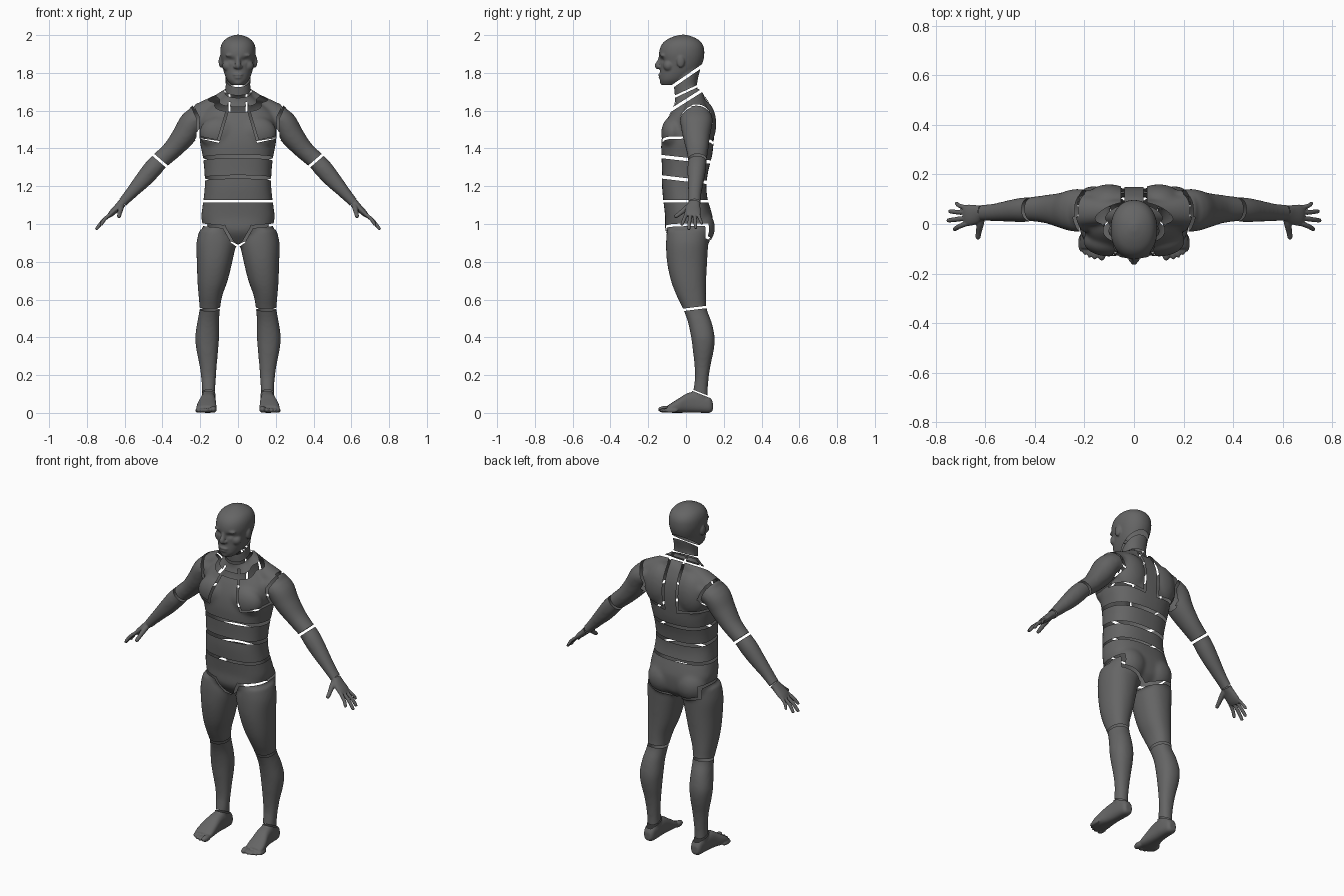
import bpy, bmesh, math
from mathutils import Vector, Matrix

if "Cube" in bpy.data.objects:
    bpy.data.objects.remove(bpy.data.objects["Cube"])

GREY = bpy.data.materials.new("dark_grey")
GREY.diffuse_color = (.13, .13, .13, 1)
GREY.use_nodes = True
GREY.node_tree.nodes["Principled BSDF"].inputs["Base Color"].default_value = GREY.diffuse_color

def spline(rows, n=4):
    out = []
    for i in range(len(rows) - 1):
        r = [rows[max(i - 1, 0)], rows[i], rows[i + 1], rows[min(i + 2, len(rows) - 1)]]
        for k in range(n):
            t = k / n
            out.append([0.5 * (2 * b + (c - a) * t + (2 * a - 5 * b + 4 * c - d) * t * t
                        + (3 * b - a - 3 * c + d) * t ** 3) for a, b, c, d in zip(*r)])
    return out + [list(rows[-1])]

def loft(bm, rings, p=2.4, seg=40):
    loops = []
    for c, a, b in rings:
        vs = []
        for k in range(seg):
            cs, sn = math.cos(2 * math.pi * k / seg), math.sin(2 * math.pi * k / seg)
            u, v = (math.copysign(abs(q) ** (2 / p), q) for q in (cs, sn))
            vs.append(bm.verts.new(Vector(c) + Vector(a) * u + Vector(b) * v))
        loops.append(vs)
    for A, B in zip(loops, loops[1:]):
        for k in range(seg):
            j = (k + 1) % seg
            bm.faces.new((A[k], A[j], B[j], B[k]))
    bm.faces.new(loops[0])
    bm.faces.new(loops[-1])

def column(bm, rows, s=1, p=2.4):
    """Horizontal rings from (z, x inner, x outer, y front, y back)."""
    loft(bm, [((s * (x0 + x1) / 2, (f + b) / 2, z), ((x1 - x0) / 2, 0, 0), (0, (b - f) / 2, 0))
              for z, x0, x1, f, b in spline(rows)], p)

def limb(bm, rows, s=1, p=2.1):
    """Rings across a path from (x, y, z, radius in plane, radius along y)."""
    rows = spline(rows)
    P = [Vector((s * r[0], r[1], r[2])) for r in rows]
    rings = []
    for i, r in enumerate(rows):
        t = (P[min(i + 1, len(P) - 1)] - P[max(i - 1, 0)]).normalized()
        a = Vector((0, 1, 0)).cross(t).normalized()
        rings.append((P[i], a * r[3], t.cross(a) * r[4]))
    loft(bm, rings, p, 24)

def ball(bm, c, r):
    bmesh.ops.create_uvsphere(bm, u_segments=24, v_segments=16, radius=1,
                              matrix=Matrix.Translation(c) @ Matrix.Diagonal((*r, 1)))

def fuse(bm, voxel, iters):
    """Merge overlapping volumes into one smooth skin."""
    bmesh.ops.recalc_face_normals(bm, faces=bm.faces[:])
    ob = finish("helper", bm)
    m = ob.modifiers.new("fuse", 'REMESH')
    m.mode, m.voxel_size = 'VOXEL', voxel
    m = ob.modifiers.new("soften", 'SMOOTH')
    m.factor, m.iterations = 0.5, iters
    me = bpy.data.meshes.new_from_object(ob.evaluated_get(bpy.context.evaluated_depsgraph_get()))
    bpy.data.objects.remove(ob)
    out = bmesh.new()
    out.from_mesh(me)
    return out

def finish(name, bm):
    me = bpy.data.meshes.new(name)
    bm.to_mesh(me)
    me.materials.append(GREY)
    for f in me.polygons:
        f.use_smooth = True
    ob = bpy.data.objects.new(name, me)
    bpy.context.collection.objects.link(ob)
    return ob

def pair(name, bm):
    finish("left_" + name, bm)
    bm.transform(Matrix.Diagonal((-1, 1, 1, 1)))
    bmesh.ops.reverse_faces(bm, faces=bm.faces[:])
    finish("right_" + name, bm)

def trim(bm, co, no):
    bmesh.ops.bisect_plane(bm, geom=bm.verts[:] + bm.edges[:] + bm.faces[:], dist=1e-5,
                           plane_co=co, plane_no=no, clear_outer=True)

def slit(bm, pts, w, ax=1, side=0):
    """Cut a gap along a polyline seen along axis ax; side 1 = front only, -1 = back only."""
    h = w / 2
    for p, q in zip(pts, pts[1:]):
        p, q = Vector(p), Vector(q)
        d, L = (q - p).normalized(), (q - p).length
        n = Vector((-d.y, d.x))
        def inside(c, m):
            if side * (c.y - 0.03) > m or (ax == 0 and abs(c.x) > 0.26):
                return False
            r, s = (c.x if ax else c.y) - p.x, c.z - p.y
            return -h - m < r * d.x + s * d.y < L + h + m and abs(r * n.x + s * n.y) < h + m
        faces = [f for f in bm.faces if inside(f.verts[0].co, 0.02)]
        for co, no in ((p + n * h, n), (p - n * h, n), (p - d * h, d), (q + d * h, d)):
            if not faces:
                break
            geom = set(faces)
            for f in faces:
                geom.update(f.verts, f.edges)
            co, no = (Vector((v.x, 0, v.y)) if ax else Vector((0, v.x, v.y)) for v in (co, no))
            bmesh.ops.bisect_plane(bm, geom=list(geom), dist=1e-5, plane_co=co, plane_no=no)
            faces = list({g for f in faces if f.is_valid for v in f.verts
                          for g in v.link_faces if inside(g.verts[0].co, 0.03)})
        bmesh.ops.delete(bm, geom=[f for f in faces if inside(f.calc_center_median(), 0)],
                         context='FACES')

NECK = [(1.6, -.08, .08, -.055, .1), (1.66, -.072, .072, -.058, .085), (1.7, -.067, .067, -.062, .066),
        (1.75, -.066, .066, -.064, .06), (1.83, -.07, .07, -.06, .08)]
JAW_NO = Vector((0, -.567, .824))
JAW_CO = Vector((0, .01, 1.785))

# torso, arms and legs as one skin
bm = bmesh.new()
torso = [(.885, .05, -.05, .09), (.93, .12, -.09, .13), (.97, .175, -.11, .14), (1.03, .194, -.11, .142),
         (1.08, .19, -.115, .13), (1.13, .183, -.121, .115), (1.2, .176, -.127, .108),
         (1.28, .178, -.127, .118), (1.36, .187, -.13, .138), (1.43, .201, -.131, .146),
         (1.5, .204, -.12, .15), (1.56, .2, -.098, .146), (1.6, .175, -.077, .138),
         (1.64, .125, -.06, .122), (1.67, .085, -.052, .105), (1.69, .06, -.03, .08)]
column(bm, [(z, -w, w, f, b) for z, w, f, b in torso], p=2.5)
column(bm, NECK, p=2.1)
for s in (-1, 1):
    column(bm, [(.97, .03, .203, -.1, .12), (.9, .012, .22, -.106, .118), (.8, .03, .218, -.101, .112),
                (.7, .055, .215, -.08, .107), (.62, .083, .209, -.05, .106), (.55, .095, .204, -.016, .11),
                (.48, .1, .216, .01, .136), (.4, .1, .227, .027, .152), (.33, .105, .22, .036, .147),
                (.25, .112, .204, .045, .13), (.18, .117, .195, .047, .12), (.12, .12, .191, .038, .116),
                (.06, .12, .191, .038, .116)], s, 2.2)
    limb(bm, [(.16, .055, 1.57, .055, .08), (.235, .055, 1.545, .066, .087), (.283, .055, 1.472, .064, .074),
              (.347, .06, 1.395, .052, .059), (.412, .06, 1.336, .048, .05), (.45, .057, 1.295, .05, .05),
              (.495, .053, 1.242, .046, .045), (.56, .047, 1.17, .034, .037), (.605, .045, 1.12, .027, .034),
              (.64, .045, 1.08, .027, .034)], s)
    limb(bm, [(.03, .045, 1.68, .05, .05), (.1, .05, 1.64, .049, .05), (.17, .052, 1.605, .051, .06),
              (.22, .055, 1.57, .062, .07)], s)
    ball(bm, (s * .1, -.07, 1.48), (.105, .062, .09))
    ball(bm, (s * .1, .09, 1.53), (.1, .071, .125))
    ball(bm, (s * .09, .07, .98), (.096, .084, .098))
body = fuse(bm, .0078, 18)

# gaps round the neck, trunk, knees and ankles
trim(body, JAW_CO - JAW_NO * .008, JAW_NO)
trim(body, (0, .08, .106), (0, -.37, -.93))
slit(body, [(-.1, 1.655), (.12, 1.758)], .012, 0)
slit(body, [(-.1, 1.59), (.16, 1.755)], .016, 0)
slit(body, [(-.2, 1.365), (.2, 1.32)], .018, 0)
slit(body, [(-.2, 1.258), (.2, 1.21)], .018, 0)
slit(body, [(-.2, 1.12), (.2, 1.12)], .014, 0)
slit(body, [(-.1, .535), (.2, .572)], .013, 0)

# paired gaps on chest, back, shoulders, hips and elbows
gaps = [([(.045, 1.64), (.105, 1.437), (.22, 1.462)], .012, 1),
        ([(.045, 1.71), (.045, 1.425), (.22, 1.45)], .013, -1),
        ([(.264, 1.67), (.213, 1.565), (.212, 1.39)], .015, 1),
        ([(.264, 1.67), (.21, 1.6), (.18, 1.53), (.212, 1.48), (.212, 1.39)], .015, -1),
        ([(.24, 1.0), (.125, .99), (.075, .985), (.03, .905), (0, .882)], .014, 1),
        ([(.24, 1.0), (.17, .995), (.165, .93), (.03, .897), (0, .882)], .014, -1),
        ([(.36, 1.29), (.465, 1.38)], .015, 0),
        ([(.644, 1.076), (.66, 1.06)], .1, 0)]
for pts, w, side in gaps:
    for s in (-1, 1):
        slit(body, [(s * x, z) for x, z in pts], w, 1, side)

# split the skin into its plates and name them
ob = finish("body", body)
bpy.context.view_layer.objects.active = ob
ob.select_set(True)
bpy.ops.mesh.separate(type='LOOSE')
labels = {"neck": (0, 0, 1.74), "collar": (0, .02, 1.67), "chest_plate": (.12, -.08, 1.52),
          "back_plate": (.12, .12, 1.55), "spine_plate": (0, .14, 1.55), "upper_trunk": (0, 0, 1.42),
          "middle_trunk": (0, 0, 1.28), "lower_trunk": (0, 0, 1.17), "pelvis": (0, .02, 1.0),
          "upper_arm": (.32, .05, 1.47), "forearm": (.5, .05, 1.23), "thigh": (.12, 0, .77),
          "shin": (.16, .09, .33)}
for o in list(bpy.context.selected_objects):
    if len(o.data.polygons) < 40:
        bpy.data.objects.remove(o)
        continue
    c = sum((Vector(b) for b in o.bound_box), Vector()) / 8
    k = Vector((abs(c.x), c.y, c.z))
    name = min(labels, key=lambda n: (k - Vector(labels[n])).length)
    o.name = name if k.x < .04 else ("left_" if c.x > 0 else "right_") + name

# head with brow, nose, lips and ears
bm = bmesh.new()
skull = [(1.735, .034, -.128, -.03), (1.76, .056, -.138, 0), (1.79, .07, -.139, .04), (1.82, .079, -.137, .072),
         (1.86, .088, -.138, .09), (1.9, .094, -.143, .097), (1.94, .091, -.134, .093),
         (1.97, .076, -.11, .073), (1.99, .048, -.072, .038), (2.002, .012, -.03, 0)]
column(bm, [(z, -w, w, f, b) for z, w, f, b in skull], p=2.15)
column(bm, NECK[1:], p=2.1)
limb(bm, [(0, -.134, 1.885, .01, .01), (0, -.141, 1.86, .013, .013), (0, -.149, 1.838, .015, .017),
          (0, -.141, 1.825, .013, .011)])
ball(bm, (0, -.136, 1.79), (.027, .012, .008))
ball(bm, (0, -.134, 1.776), (.023, .012, .008))
ball(bm, (0, -.12, 1.752), (.026, .018, .018))
for s in (-1, 1):
    ball(bm, (s * .014, -.14, 1.832), (.01, .013, .009))
    ball(bm, (s * .036, -.122, 1.893), (.032, .016, .011))
    ball(bm, (s * .053, -.092, 1.838), (.03, .028, .03))
    ball(bm, (s * .091, -.028, 1.86), (.012, .021, .033))
head = fuse(bm, .0045, 7)
for v in head.verts:
    if v.co.y < -.05:
        r = ((abs(v.co.x) - .036) / .02) ** 2 + ((v.co.z - 1.868) / .013) ** 2
        v.co.y += .01 * math.exp(-r)
trim(head, JAW_CO + JAW_NO * .008, -JAW_NO)
finish("head", head)
bm = bmesh.new()
ball(bm, (.035, -.107, 1.867), (.014, .013, .01))
pair("eye", bm)

# hands, modelled along x then turned onto the wrists
bm = bmesh.new()
limb(bm, [(-.02, 0, 0, .024, .031), (.01, 0, 0, .022, .032), (.04, .002, 0, .019, .039),
          (.08, 0, 0, .016, .043), (.105, 0, 0, .01, .038)])
for b, (tx, ty), r in ((.031, (.174, .045), .0096), (.01, (.203, .006), .0098),
                       (-.012, (.19, -.029), .0094), (-.031, (.152, -.056), .0085)):
    limb(bm, [(.08, b, 0, r, r), ((.09 + tx) / 2, (b + ty) / 2, -.003, r, r),
              (tx - .008, ty, .004, r * .88, r * .88), (tx, ty, .006, r * .55, r * .55)])
limb(bm, [(.015, .015, .005, .016, .016), (.035, .042, .016, .0145, .0145), (.06, .07, .03, .0115, .0115),
          (.074, .088, .038, .0105, .0105), (.08, .096, .041, .007, .007)])
hand = fuse(bm, .0035, 3)
trim(hand, (.003, 0, 0), (-1, 0, 0))
u = Vector((.143, -.025, -.138)).normalized()
v = (Vector((0, -1, 0)) + u * u.y).normalized()
frame = Matrix((u, v, u.cross(v))).transposed().to_4x4()
hand.transform(Matrix.Translation((.611, .045, 1.113)) @ frame)
pair("hand", hand)

# feet with toes
bm = bmesh.new()
sole = [(.142, .155, .02, .012, .055), (.125, .155, .032, 0, .085), (.08, .155, .037, 0, .1),
        (.04, .157, .039, 0, .11), (0, .16, .043, 0, .1), (-.04, .165, .05, 0, .075),
        (-.075, .167, .053, 0, .053), (-.1, .167, .049, .002, .036)]
loft(bm, [((x, y, (a + b) / 2), (w, 0, 0), (0, 0, (b - a) / 2)) for y, x, w, a, b in spline(sole)], 2.6)
column(bm, [(.05, .12, .191, .03, .13), (.09, .12, .191, .03, .12), (.15, .12, .191, .04, .116)], 1, 2.2)
for x, tip, r in ((.13, -.148, .018), (.158, -.144, .013), (.179, -.137, .0125),
                  (.198, -.126, .012), (.214, -.112, .0115)):
    ball(bm, (x, tip + .035, r), (r, .036, r))
foot = fuse(bm, .0048, 3)
trim(foot, (0, .08, .097), (0, .37, .93))
drop = min(v.co.z for v in foot.verts)
bmesh.ops.translate(foot, verts=foot.verts[:], vec=(0, 0, -drop))
pair("foot", foot)
